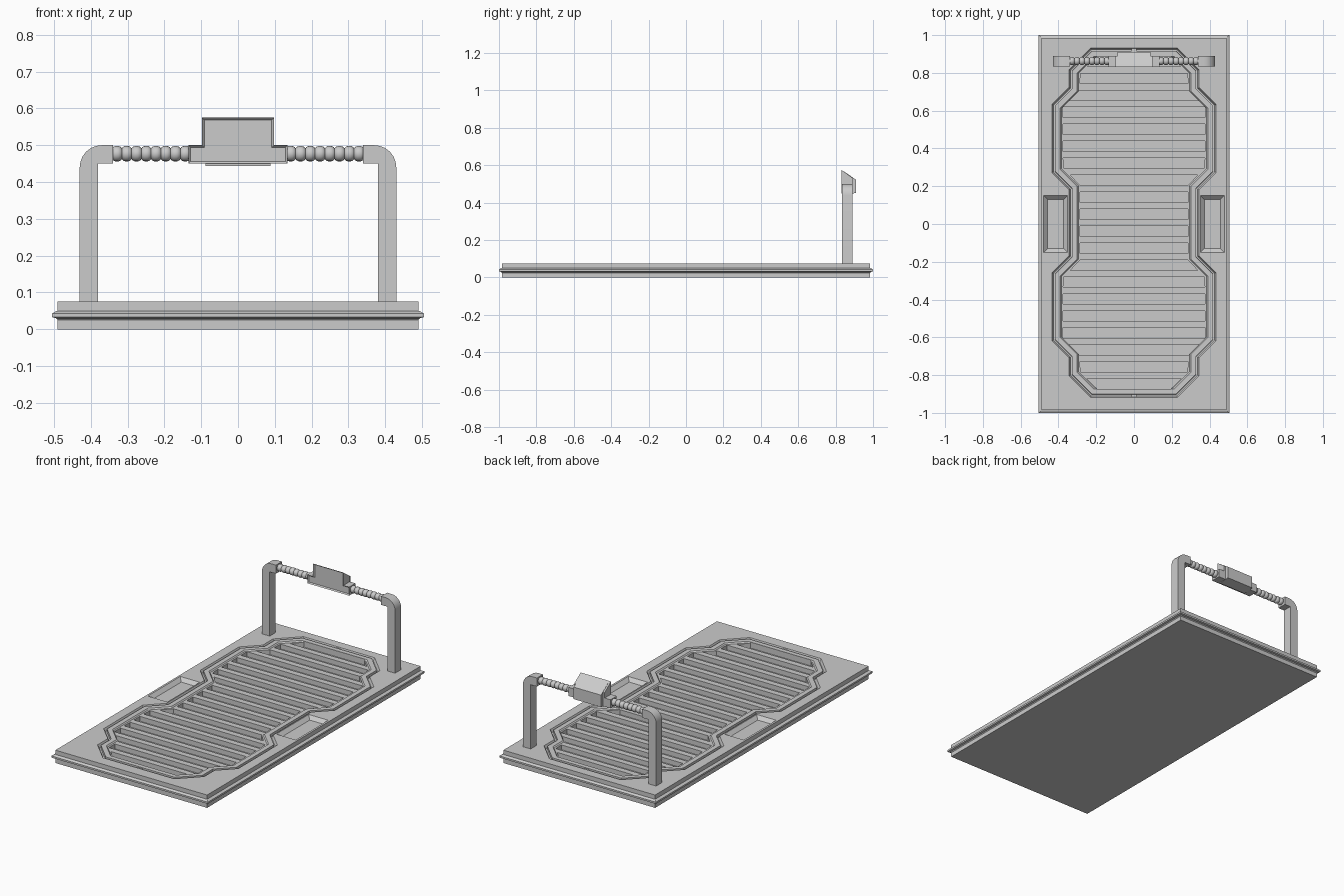
import bpy, bmesh, math
from mathutils import Vector

if "Cube" in bpy.data.objects:
    bpy.data.objects.remove(bpy.data.objects["Cube"])

TOP = 0.075      # deck height
CY = 0.007       # centre of the grating along y
POST_Y = (0.835, 0.89)


def add_loft(bm, rings, closed=False):
    """Skin a list of equal-length point rings; cap the ends unless closed."""
    vs = [[bm.verts.new(p) for p in r] for r in rings]
    n = len(vs[0])
    pairs = list(zip(vs, vs[1:])) + ([(vs[-1], vs[0])] if closed else [])
    for a, b in pairs:
        for i in range(n):
            bm.faces.new((a[i], a[(i + 1) % n], b[(i + 1) % n], b[i]))
    if not closed:
        bm.faces.new(vs[0])
        bm.faces.new(vs[-1])


def finish(name, bm, smooth=False):
    bmesh.ops.recalc_face_normals(bm, faces=bm.faces)
    me = bpy.data.meshes.new(name)
    bm.to_mesh(me)
    bm.free()
    ob = bpy.data.objects.new(name, me)
    bpy.context.collection.objects.link(ob)
    if smooth:
        bpy.ops.object.select_all(action='DESELECT')
        bpy.context.view_layer.objects.active = ob
        ob.select_set(True)
        bpy.ops.object.shade_smooth_by_angle(angle=math.radians(35))
    return ob


def loft(name, rings, closed=False, smooth=False):
    bm = bmesh.new()
    add_loft(bm, rings, closed)
    return finish(name, bm, smooth)


def rect(x0, x1, y0, y1, z):
    return [(x0, y0, z), (x1, y0, z), (x1, y1, z), (x0, y1, z)]


def cut(ob, cutter):
    m = ob.modifiers.new("cut", 'BOOLEAN')
    m.operation, m.solver, m.object = 'DIFFERENCE', 'EXACT', cutter
    cutter.hide_render = True
    bpy.context.view_layer.objects.active = ob
    bpy.ops.object.modifier_apply(modifier=m.name)
    bpy.data.objects.remove(cutter)


# stepped outline of the grating, from one mirrored quarter
quarter = [(0.345, 0.175), (0.435, 0.265), (0.435, 0.625),
           (0.345, 0.715), (0.345, 0.81), (0.23, 0.925)]
half = [(x, -y) for x, y in reversed(quarter)] + quarter
outline = [Vector(p) for p in half + [(-x, y) for x, y in reversed(half)]]


def inset(d, z):
    pts, n = [], len(outline)
    for i, p in enumerate(outline):
        e1 = (p - outline[i - 1]).normalized()
        e2 = (outline[(i + 1) % n] - p).normalized()
        n1, n2 = Vector((-e1.y, e1.x)), Vector((-e2.y, e2.x))
        q = p + (n1 + n2) * d / (1 + n1.dot(n2))
        pts.append((q.x, q.y + CY, z))
    return pts


# base slab with a projecting rim
profile = [(0, 0), (0, 0.025), (0.004, 0.03), (0.015, 0.033),
           (0.015, 0.043), (0.004, 0.049), (0, 0.05), (0, TOP)]
base = loft("base_slab", [rect(-0.49 - o, 0.49 + o, -0.985 - o, 0.985 + o, z)
                          for o, z in profile])

# groove around the grating frame
cut(base, loft("groove_cutter", [inset(0, 0.1), inset(0, TOP), inset(0.008, 0.058),
                                 inset(0.016, 0.058), inset(0.018, 0.1)], closed=True))
# slightly lowered grating floor
cut(base, loft("floor_cutter", [inset(0.044, 0.1), inset(0.044, TOP), inset(0.05, 0.068)]))

# grating slots, clipped to the outline
def slot_half_width(y):
    a = abs(y - CY)
    return min(0.375, max(0.285, 0.99 - a, 0) if a > 0.45 else max(0.285, 0.085 + a),
               1.075 - a)

bm = bmesh.new()
for k in range(20):
    c = CY + (k - 9.5) * 0.0898
    y0, y1 = c - 0.0275, c + 0.0275
    w0, w1 = slot_half_width(y0), slot_half_width(y1)
    add_loft(bm, [[(-w0, y0, z), (w0, y0, z), (w1, y1, z), (-w1, y1, z)]
                  for z in (0.04, 0.1)])
cut(base, finish("slot_cutter", bm))

# sloped side recesses
bm = bmesh.new()
for s in (-1, 1):
    add_loft(bm, [rect(s * 0.415 - 0.063 + i, s * 0.415 + 0.063 - i,
                       -0.15 + i, 0.15 - i, z)
                  for i, z in ((0.02, 0.055), (0, TOP), (0, 0.1))])
cut(base, finish("recess_cutter", bm))

# small bridges across the groove at both ends
for name, y in (("front_groove_tab", CY - 0.917), ("back_groove_tab", CY + 0.917)):
    loft(name, [rect(-0.014, 0.014, y - 0.007, y + 0.007, z) for z in (0.05, 0.07)])

# posts with rounded elbows, and ribbed hoses
arc = [(0.37 + 0.06 * math.cos(t), 0.44 + 0.06 * math.sin(t))
       for t in (math.radians(15 * i) for i in range(7))]
post = [(0.43, 0.07)] + arc + [(0.34, 0.5), (0.34, 0.45), (0.38, 0.45), (0.38, 0.07)]
RIBS, X0, X1 = 8, 0.13, 0.342
pitch = (X1 - X0) / RIBS
hose = [(X0 + (i + f) * pitch, r) for i in range(RIBS)
        for f, r in ((0, 0.0145), (0.12, 0.0185), (0.35, 0.021), (0.65, 0.021), (0.88, 0.0185))]
hose.append((X1, 0.0145))
for side, s in (("left", -1), ("right", 1)):
    loft(side + "_post", [[(s * x, y, z) for x, z in post] for y in POST_Y], smooth=True)
    loft(side + "_hose", [[(s * x, 0.8625 + r * math.cos(a), 0.477 + r * math.sin(a))
                           for a in (math.tau * j / 16 for j in range(16))]
                          for x, r in hose], smooth=True)

# display head: stepped front frame with a sloping top and sunken panel
def head_ring(y, top):
    h = [(0.135, 0.45), (0.135, 0.5), (0.098, 0.5), (0.098, top)]
    return [(x, y, z) for x, z in h + [(-x, z) for x, z in reversed(h)]]

bm = bmesh.new()
add_loft(bm, [head_ring(0.832, 0.575), head_ring(0.89, 0.533)])
bmesh.ops.recalc_face_normals(bm, faces=bm.faces)
front = min(bm.faces, key=lambda f: f.calc_center_median().y)
bmesh.ops.inset_region(bm, faces=[front], thickness=0.009, depth=0)
bmesh.ops.translate(bm, verts=front.verts, vec=(0, 0.007, 0))
finish("display_head", bm)

# housing behind the display
side = [(0.845, 0.444), (0.91, 0.452), (0.91, 0.522), (0.845, 0.567)]
loft("display_housing", [[(x, y, z) for y, z in side] for x in (-0.088, 0.088)])
